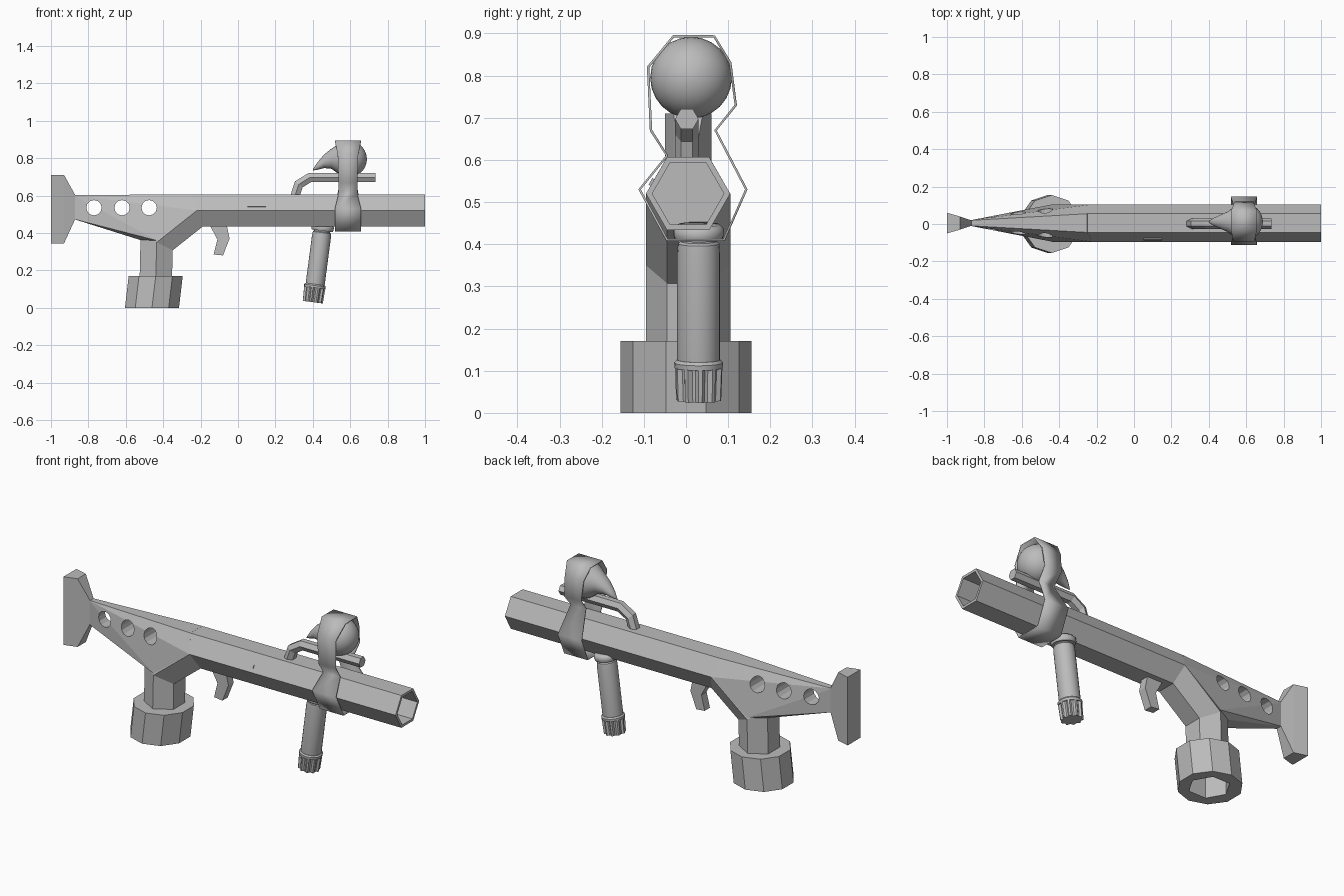
import bpy, bmesh
from math import sin, cos, pi, radians
from mathutils import Vector, Matrix

if "Cube" in bpy.data.objects:
    bpy.data.objects.remove(bpy.data.objects["Cube"])

CY = 0.005  # lateral centre line

grey = bpy.data.materials.new("plain_grey")
grey.use_nodes = True
colour = (0.5, 0.5, 0.5, 1)
grey.diffuse_color = colour
for node in grey.node_tree.nodes:
    if node.type == 'BSDF_PRINCIPLED':
        node.inputs["Base Color"].default_value = colour


def finish(name, bm, smooth=None):
    bmesh.ops.recalc_face_normals(bm, faces=bm.faces)
    mesh = bpy.data.meshes.new(name)
    bm.to_mesh(mesh)
    bm.free()
    mesh.materials.append(grey)
    if smooth:
        mesh.shade_smooth()
        mesh.set_sharp_from_angle(angle=radians(smooth))
    ob = bpy.data.objects.new(name, mesh)
    bpy.context.collection.objects.link(ob)
    return ob


def loft(rings, caps=True):
    """Skin a list of equal-sized rings of points."""
    bm = bmesh.new()
    loops = [[bm.verts.new(p) for p in ring] for ring in rings]
    n = len(loops[0])
    for a, b in zip(loops, loops[1:]):
        for i in range(n):
            j = (i + 1) % n
            bm.faces.new((a[i], a[j], b[j], b[i]))
    if caps:
        bm.faces.new(loops[0])
        bm.faces.new(loops[-1])
    return bm


def hex_pipe(path, r, y):
    """Mitred six-sided tube along a path in the xz plane."""
    pts = [Vector(p) for p in path]
    rings = []
    for i, p in enumerate(pts):
        d0 = (p - pts[i - 1]).normalized() if i else None
        d1 = (pts[i + 1] - p).normalized() if i < len(pts) - 1 else d0
        d0 = d0 or d1
        t = (d0 + d1).normalized()
        n = Vector((-t.y, t.x)) / t.dot(d0)
        rings.append([(p.x + n.x * r * sin(k * pi / 3), y + r * cos(k * pi / 3),
                       p.y + n.y * r * sin(k * pi / 3)) for k in range(6)])
    return loft(rings)


def prism(outline, half, y):
    """Extrude an xz outline sideways."""
    return loft([[(x, y + s * half, z) for x, z in outline] for s in (-1, 1)])


def cylinder(sides, r, depth, matrix):
    bm = bmesh.new()
    bmesh.ops.create_cone(bm, cap_ends=True, segments=sides, radius1=r,
                          radius2=r, depth=depth, matrix=matrix)
    return bm


def cut(target, cutter):
    """Subtract the cutter and keep the result as plain mesh."""
    cutter.hide_render = True
    mod = target.modifiers.new("cut", 'BOOLEAN')
    mod.operation = 'DIFFERENCE'
    mod.solver = 'EXACT'
    mod.object = cutter
    bpy.context.view_layer.update()
    deps = bpy.context.evaluated_depsgraph_get()
    mesh = bpy.data.meshes.new_from_object(target.evaluated_get(deps))
    target.modifiers.clear()
    target.data = mesh
    bpy.data.objects.remove(cutter)


# Barrel with bent exhaust pipe, muzzle bored out
bm = hex_pipe([(1, 0.52), (-0.22, 0.52), (-0.435, 0.35), (-0.44, 0.13)], 0.1, CY)
bm.normal_update()
muzzle = max(bm.faces, key=lambda f: f.calc_center_median().x
             if len(f.verts) == 6 else -9)
bmesh.ops.recalc_face_normals(bm, faces=bm.faces)
bmesh.ops.inset_region(bm, faces=[muzzle], thickness=0.015)
bore = bmesh.ops.extrude_discrete_faces(bm, faces=[muzzle])["faces"][0]
bmesh.ops.translate(bm, verts=bore.verts, vec=(-0.6, 0, 0))
finish("barrel_and_pipe", bm)

# Exhaust cup, slightly sheared, with a hexagonal opening below
rings = [[(x + 0.152 * cos(a), 0.155 * sin(a), z)
          for a in [pi / 2 + k * pi / 5 for k in range(10)]]
         for x, z in ((-0.46, 0), (-0.44, 0.17))]
cup = finish("exhaust_cup", loft(rings))
hole = Matrix.Translation((-0.455, 0, 0)) @ Matrix.Rotation(pi / 2, 4, 'Z')
cut(cup, finish("cup_cutter", cylinder(6, 0.1, 0.24, hole)))

# Tapering stock with three round holes
corners = [(-0.25, 0.05, 0.607), (-0.22, 0.1, 0.52), (-0.435, 0.1, 0.36),
           (-0.515, 0.05, 0.36), (-0.88, 0.014, 0.475), (-0.88, 0.014, 0.602)]
bm = bmesh.new()
for x, y, z in corners:
    for s in (-1, 1):
        bm.verts.new((x, CY + s * y, z))
bmesh.ops.convex_hull(bm, input=bm.verts)
bmesh.ops.dissolve_limit(bm, angle_limit=0.02, verts=bm.verts, edges=bm.edges)
stock = finish("stock", bm)
for x in (-0.77, -0.62, -0.475):
    turn = Matrix.Translation((x, 0, 0.535)) @ Matrix.Rotation(pi / 2, 4, 'X')
    cut(stock, finish("hole_cutter", cylinder(12, 0.041, 1, turn)))

# Shoulder butt
butt = [(-1, 0.055, 0.345, 0.71), (-0.93, 0.035, 0.345, 0.71), (-0.87, 0.015, 0.475, 0.602)]
finish("shoulder_butt", loft([[(x, CY - w, lo), (x, CY + w, lo), (x, CY + w, hi), (x, CY - w, hi)]
                              for x, w, lo, hi in butt]))

# Trigger
finish("trigger", prism([(-0.15, 0.44), (-0.11, 0.365), (-0.13, 0.285), (-0.08, 0.28),
                         (-0.045, 0.37), (-0.06, 0.44)], 0.022, CY))

# Small raised plate on the right upper facet
bm = bmesh.new()
bmesh.ops.create_cube(bm, size=1, matrix=Matrix.Translation((0.1, -0.081, 0.547))
                      @ Matrix.Rotation(radians(60), 4, 'X')
                      @ Matrix.Diagonal((0.1, 0.018, 0.008, 1)))
finish("side_plate", bm)

# Carrying rail
finish("top_rail", hex_pipe([(0.735, 0.697), (0.385, 0.697), (0.325, 0.66), (0.302, 0.59)],
                            0.028, CY - 0.003))

# Fore grip: turned on a leaning axis, with collar and fluted end cap
lean = Matrix.Translation((0.4, 0.03, 0.03)) @ Matrix.Rotation(radians(7.5), 4, 'Y')


def turned(profile, sides, flutes=0):
    rings = []
    for r, h in profile:
        rings.append([lean @ Vector(((r - (flutes if k % 4 > 1 else 0)) * cos(2 * pi * k / sides),
                                     (r - (flutes if k % 4 > 1 else 0)) * sin(2 * pi * k / sides), h))
                      for k in range(sides)])
    return loft(rings)


finish("fore_grip", turned([(0.046, 0.05), (0.051, 0.1), (0.051, 0.35), (0.049, 0.375),
                            (0.043, 0.38), (0.043, 0.42)], 24), 35)
finish("grip_collar", turned([(0.056, 0.385), (0.06, 0.395), (0.06, 0.41), (0.05, 0.42)], 24), 50)
finish("grip_cap", turned([(0.054, 0), (0.057, 0.08)], 40, 0.009))
finish("grip_cap_rim", turned([(0.057, 0.078), (0.058, 0.09), (0.052, 0.097)], 24), 40)

# Lamp: sphere drawn out into a drooping tail
centre, R = Vector((0.592, 0.012, 0.795)), 0.097
sections = [(0.4, 0.737, 0.003), (0.425, 0.758, 0.02), (0.46, 0.783, 0.036),
            (0.5, 0.797, 0.054), (0.53, 0.796, 0.075)]
sections += [(centre.x + R * sin(a), centre.z, max(R * cos(a), 0.001))
             for a in [radians(d) for d in range(-28, 91, 10)] + [pi / 2]]
rings = [[(x, centre.y + r * cos(k * pi / 12), z + r * sin(k * pi / 12)) for k in range(24)]
         for x, z, r in sections]
finish("lamp", loft(rings), 60)

# Strap looped round barrel and lamp: y, z, half width
strap = [(-0.03, 0.893, 0.07), (0.067, 0.893, 0.07), (0.105, 0.83, 0.055), (0.118, 0.73, 0.05),
         (0.07, 0.67, 0.045), (0.143, 0.53, 0.07), (0.09, 0.41, 0.07), (-0.045, 0.41, 0.07),
         (-0.11, 0.53, 0.07), (-0.045, 0.61, 0.05), (-0.083, 0.67, 0.05), (-0.09, 0.82, 0.055)]
bm = loft([[(0.588 + s * w, y, z) for y, z, w in strap] for s in (-1, 1)], caps=False)
ob = finish("strap", bm, 100)
mod = ob.modifiers.new("thickness", 'SOLIDIFY')
mod.thickness = 0.006
mod.offset = 0
